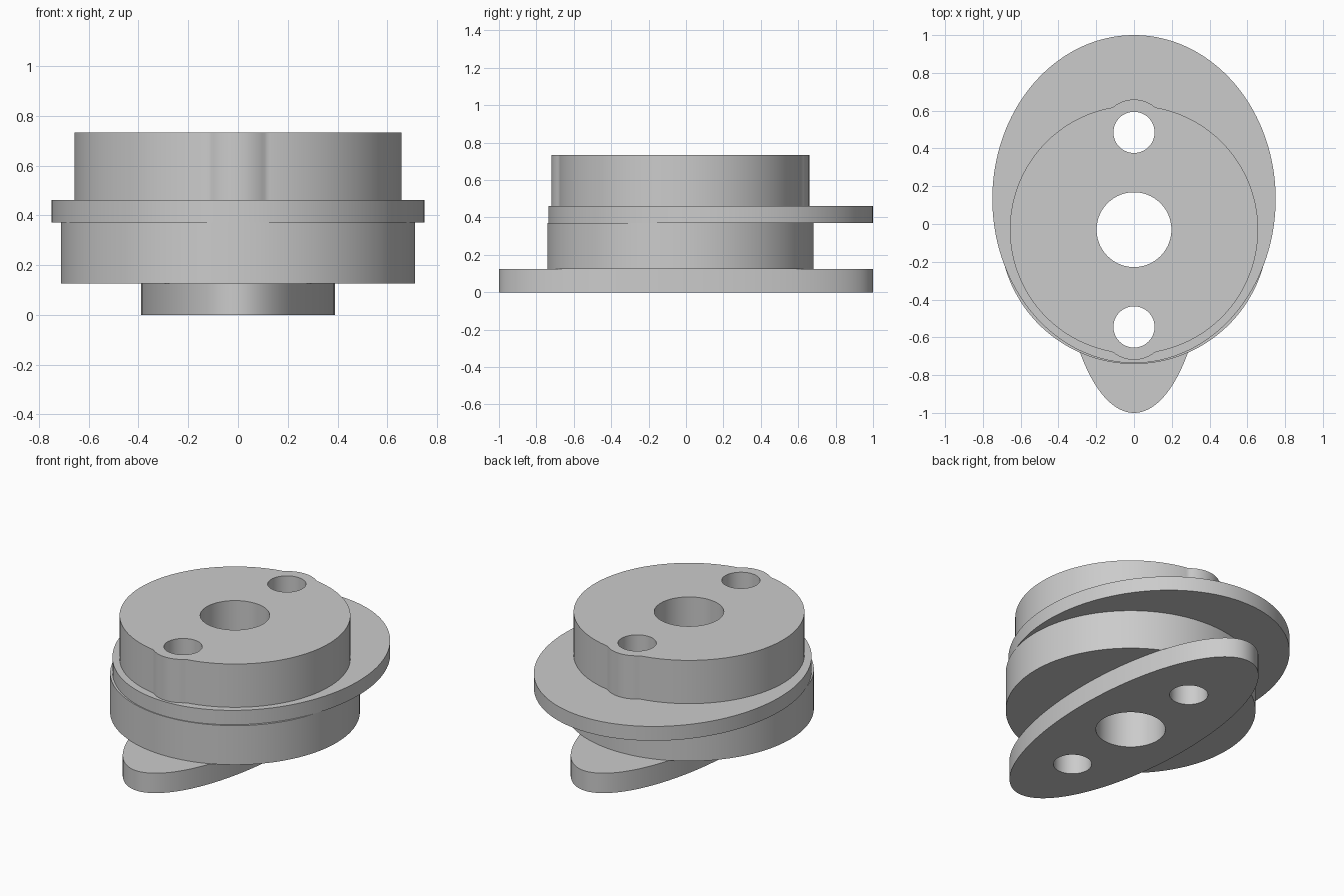
import bpy
import bmesh
from math import sin, cos, tau, sqrt, radians

old = bpy.data.objects.get("Cube")
if old:
    bpy.data.objects.remove(old, do_unlink=True)

STEPS = 192
AXIS_Y = -0.03        # shared axis of drum, hub and bore
BOLT_OFFSET = 0.515   # bolt hole distance from the axis
LOBE_RADIUS = 0.174
HUB_RADIUS = 0.657

grey = bpy.data.materials.new("plain grey")
grey.use_nodes = True
grey.diffuse_color = (0.6, 0.6, 0.6, 1)
grey.node_tree.nodes["Principled BSDF"].inputs["Base Color"].default_value = (0.6, 0.6, 0.6, 1)


def ellipse(cy, rx, ry, steps=STEPS):
    return [(rx * cos(tau * i / steps), cy + ry * sin(tau * i / steps)) for i in range(steps)]


def lobed_circle():
    """Hub circle that bulges around each bolt hole."""
    points = []
    for i in range(STEPS * 2):
        a = tau * i / (STEPS * 2)
        r = HUB_RADIUS
        reach = LOBE_RADIUS ** 2 - (BOLT_OFFSET * cos(a)) ** 2
        if reach > 0:
            r = max(r, BOLT_OFFSET * abs(sin(a)) + sqrt(reach))
        points.append((r * cos(a), AXIS_Y + r * sin(a)))
    return points


# Central bore and two bolt holes, running through every layer
HOLES = [
    ellipse(AXIS_Y, 0.198, 0.198, 96),
    ellipse(AXIS_Y + BOLT_OFFSET, 0.109, 0.109, 64),
    ellipse(AXIS_Y - BOLT_OFFSET, 0.109, 0.109, 64),
]


def pierced_plate(name, outline, z0, z1):
    bm = bmesh.new()
    edges = []
    for loop in [outline] + HOLES:
        verts = [bm.verts.new((x, y, z0)) for x, y in loop]
        edges += [bm.edges.new((v, verts[i - 1])) for i, v in enumerate(verts)]
    bmesh.ops.triangle_fill(bm, use_beauty=True, use_dissolve=False, edges=edges)
    top = bmesh.ops.extrude_face_region(bm, geom=bm.faces[:], use_keep_orig=True)
    moved = [g for g in top["geom"] if isinstance(g, bmesh.types.BMVert)]
    bmesh.ops.translate(bm, verts=moved, vec=(0, 0, z1 - z0))
    bmesh.ops.recalc_face_normals(bm, faces=bm.faces[:])
    mesh = bpy.data.meshes.new(name)
    bm.to_mesh(mesh)
    bm.free()
    mesh.materials.append(grey)
    obj = bpy.data.objects.new(name, mesh)
    bpy.context.collection.objects.link(obj)
    bpy.ops.object.select_all(action='DESELECT')
    obj.select_set(True)
    bpy.context.view_layer.objects.active = obj
    bpy.ops.object.shade_smooth_by_angle(angle=radians(30))
    return obj


# Layers from the bottom up
pierced_plate("narrow_oval_base", ellipse(0, 0.39, 1.0), 0, 0.125)
pierced_plate("round_drum", ellipse(AXIS_Y, 0.711, 0.711), 0.125, 0.371)
pierced_plate("oval_flange", ellipse(0.132, 0.75, 0.868), 0.371, 0.461)
pierced_plate("lobed_hub", lobed_circle(), 0.461, 0.733)
